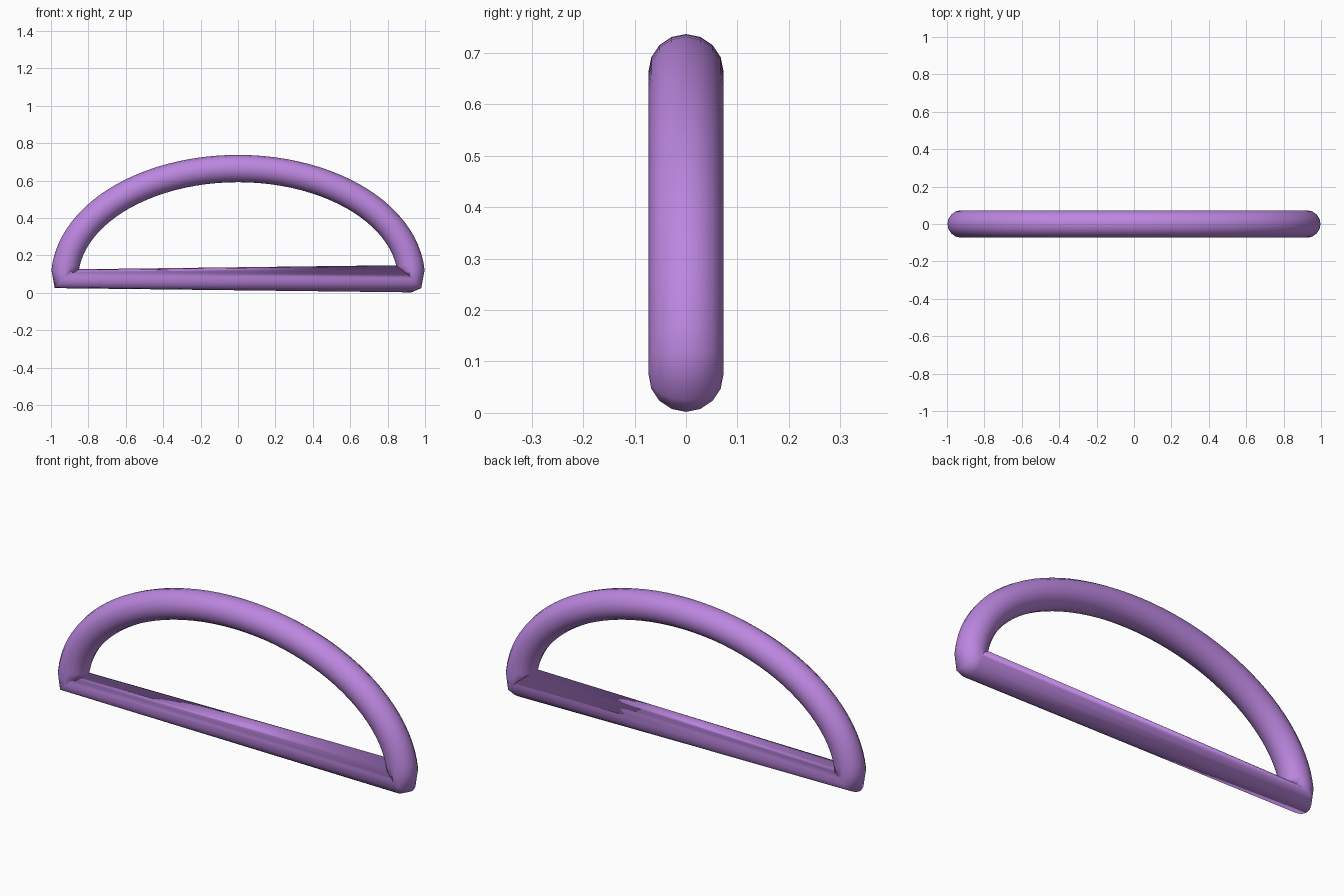
import bpy, bmesh, math
from mathutils import Vector

if "Cube" in bpy.data.objects:
    bpy.data.objects.remove(bpy.data.objects["Cube"])

SIDES, STEPS = 16, 48
RADIUS, HALF_W, RISE, BASE = 0.073, 0.927, 0.589, 0.075

# Centre line: half ellipse from right to left, then back along the bar
path = [Vector((HALF_W * math.cos(math.pi * i / STEPS), 0,
                BASE + RISE * math.sin(math.pi * i / STEPS)))
        for i in range(STEPS + 1)]
along_bar = Vector((1, 0, 0))
stations = []
for i, p in enumerate(path):
    before = (p - path[i - 1]).normalized() if i > 0 else along_bar
    after = (path[i + 1] - p).normalized() if i < STEPS else along_bar
    stations.append((p, (before + after).normalized()))
stations.append((path[0], along_bar))  # square end of the bar

# Sweep a round section through the stations and close the loop
bm = bmesh.new()
rings = []
for p, t in stations:
    out = Vector((t.z, 0, -t.x))
    ring = []
    for j in range(SIDES):
        a = 2 * math.pi * j / SIDES
        ring.append(bm.verts.new(p + RADIUS * (math.cos(a) * out + math.sin(a) * Vector((0, 1, 0)))))
    rings.append(ring)
for i, ring in enumerate(rings):
    nxt = rings[(i + 1) % len(rings)]
    for j in range(SIDES):
        k = (j + 1) % SIDES
        face = bm.faces.new((ring[j], ring[k], nxt[k], nxt[j]))
        face.smooth = True

mesh = bpy.data.meshes.new("d_ring")
bm.to_mesh(mesh)
bm.free()
obj = bpy.data.objects.new("d_ring", mesh)
bpy.context.collection.objects.link(obj)

mat = bpy.data.materials.new("purple")
mat.diffuse_color = (0.50, 0.24, 0.74, 1)
mat.use_nodes = True
mat.node_tree.nodes["Principled BSDF"].inputs["Base Color"].default_value = mat.diffuse_color
mesh.materials.append(mat)
